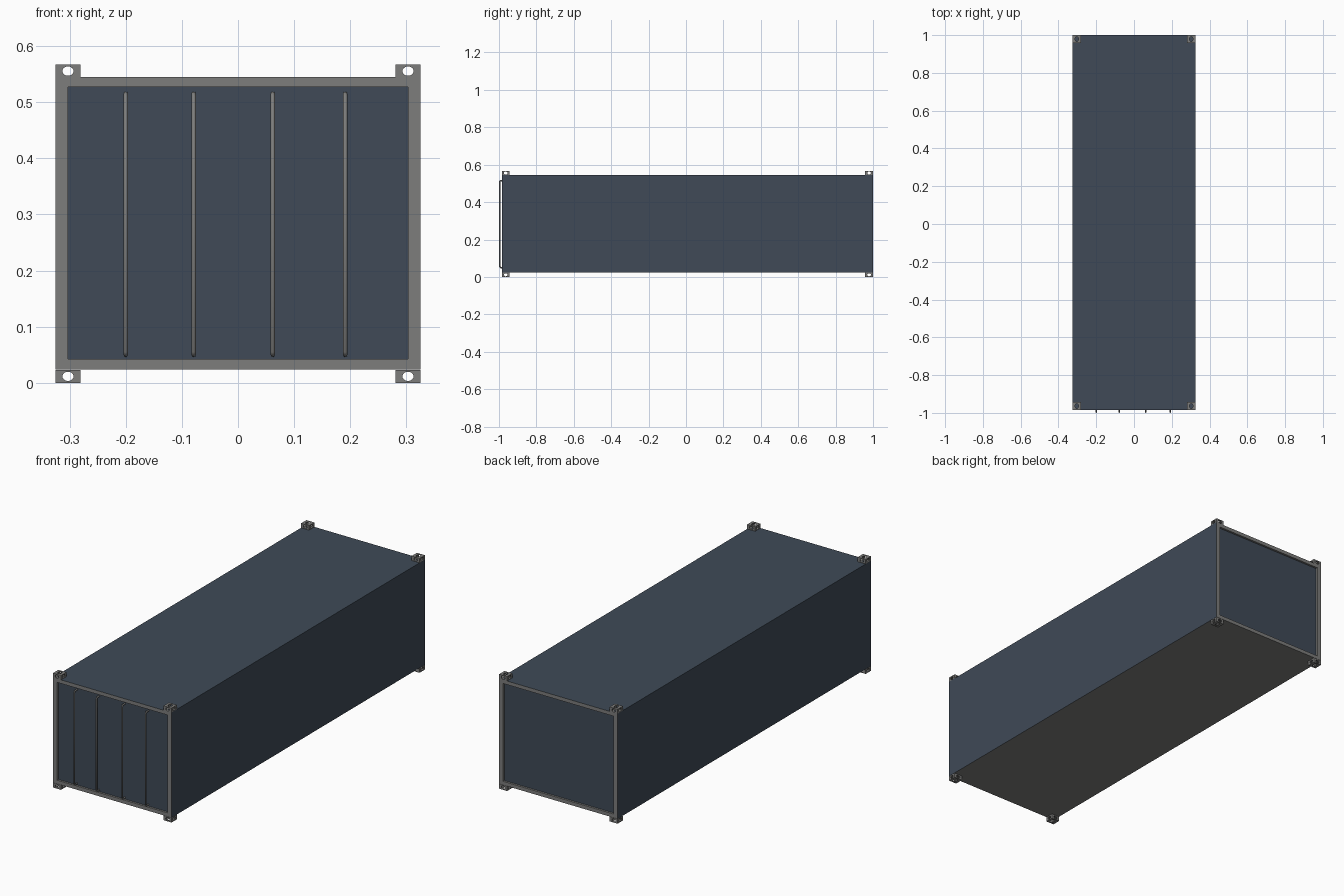
import bpy, bmesh, math
from mathutils import Matrix, Vector

if "Cube" in bpy.data.objects:
    bpy.data.objects.remove(bpy.data.objects["Cube"])

# Main measurements
HX, Y0, Y1, Z0, Z1 = 0.325, -0.985, 1.0, 0.024, 0.545
TOP = 0.567
CW, CD = 0.044, 0.042


def material(name, rgb):
    m = bpy.data.materials.new(name)
    m.diffuse_color = (*rgb, 1)
    m.use_nodes = True
    m.node_tree.nodes["Principled BSDF"].inputs["Base Color"].default_value = m.diffuse_color
    return m


blue = material("slate blue paint", (0.050, 0.068, 0.095))
grey = material("grey steel", (0.205, 0.205, 0.200))


def add(name, mesh, mats):
    ob = bpy.data.objects.new(name, mesh)
    bpy.context.collection.objects.link(ob)
    for m in mats:
        mesh.materials.append(m)
    return ob


def to_mesh(bm, name):
    me = bpy.data.meshes.new(name)
    bm.to_mesh(me)
    bm.free()
    return me


def box(name, size):
    bm = bmesh.new()
    bmesh.ops.create_cube(bm, size=1)
    bmesh.ops.scale(bm, vec=size, verts=bm.verts)
    return add(name, to_mesh(bm, name), [grey])


# Container shell: box with a recessed panel at each end, framed in grey
bm = bmesh.new()
bmesh.ops.create_cube(bm, size=1)
for v in bm.verts:
    v.co = Vector((HX if v.co.x > 0 else -HX,
                   Y1 if v.co.y > 0 else Y0,
                   Z1 if v.co.z > 0 else Z0))
bm.faces.ensure_lookup_table()
bm.normal_update()
for f in bm.faces:
    if f.normal.z < -0.5:
        f.material_index = 1
ends = [f for f in bm.faces if abs(f.normal.y) > 0.5]
for f in ends:
    sign = 1 if f.normal.y > 0 else -1
    for depth in (0, 0.01):
        rim = bmesh.ops.inset_individual(bm, faces=[f], thickness=0.001)["faces"]
        for r in rim:
            r.material_index = 1
        for v in f.verts:
            v.co.x = math.copysign(0.303, v.co.x)
            v.co.z = 0.527 if v.co.z > 0.28 else 0.042
            v.co.y = (Y1 if sign > 0 else Y0) - sign * depth
    f.material_index = 0
bm.normal_update()
add("container_shell", to_mesh(bm, "container_shell"), [blue, grey])

# Corner fitting: hollow block with a round-ended hole through every side
CH = TOP - Z1 + 0.001
fitting = box("fitting_master", (CW, CD, CH))
cutters = [box("cavity_cutter", (CW - 0.010, CD - 0.010, CH - 0.006))]


def hole(name, rx, ry, rot):
    b = bmesh.new()
    bmesh.ops.create_cone(b, cap_ends=True, segments=20, radius1=1, radius2=1, depth=0.1)
    bmesh.ops.scale(b, vec=(rx, ry, 1), verts=b.verts)
    bmesh.ops.transform(b, matrix=rot, verts=b.verts)
    return add(name, to_mesh(b, name), [grey])


cutters.append(hole("hole_y_cutter", 0.010, 0.0082, Matrix.Rotation(math.pi / 2, 4, 'X')))
cutters.append(hole("hole_x_cutter", 0.0082, 0.010, Matrix.Rotation(math.pi / 2, 4, 'Y')))
cutters.append(hole("hole_z_cutter", 0.009, 0.0125, Matrix.Identity(4)))
for c in cutters:
    c.hide_render = True
    mod = fitting.modifiers.new(c.name, 'BOOLEAN')
    mod.operation, mod.solver, mod.object = 'DIFFERENCE', 'EXACT', c
dg = bpy.context.evaluated_depsgraph_get()
fit_mesh = bpy.data.meshes.new_from_object(fitting.evaluated_get(dg))
for ob in cutters + [fitting]:
    bpy.data.objects.remove(ob)

# Eight corner fittings
for sx, xn in ((-1, "left"), (1, "right")):
    for y, yn in ((Y0 + CD / 2, "front"), (Y1 - CD / 2, "back")):
        for z, zn in ((CH / 2, "bottom"), (TOP - CH / 2, "top")):
            ob = bpy.data.objects.new(f"corner_fitting_{zn}_{yn}_{xn}", fit_mesh)
            ob.location = (sx * (HX - CW / 2), y, z)
            bpy.context.collection.objects.link(ob)

# Door locking rods: round bars bent back into the doors at both ends
R = 0.004
for i, x in enumerate((-0.2, -0.079, 0.062, 0.191)):
    cu = bpy.data.curves.new(f"locking_rod_{i + 1}", 'CURVE')
    cu.dimensions = '3D'
    cu.bevel_depth, cu.bevel_resolution, cu.use_fill_caps = R, 2, True
    yr = -1 + R
    pts = [(-0.973, 0.050), (-0.990, 0.050), (yr, 0.056),
           (yr, 0.509), (-0.990, 0.515), (-0.973, 0.515)]
    sp = cu.splines.new('POLY')
    sp.points.add(len(pts) - 1)
    for p, (y, z) in zip(sp.points, pts):
        p.co = (x, y, z, 1)
    ob = bpy.data.objects.new(f"locking_rod_{i + 1}", cu)
    cu.materials.append(grey)
    bpy.context.collection.objects.link(ob)
